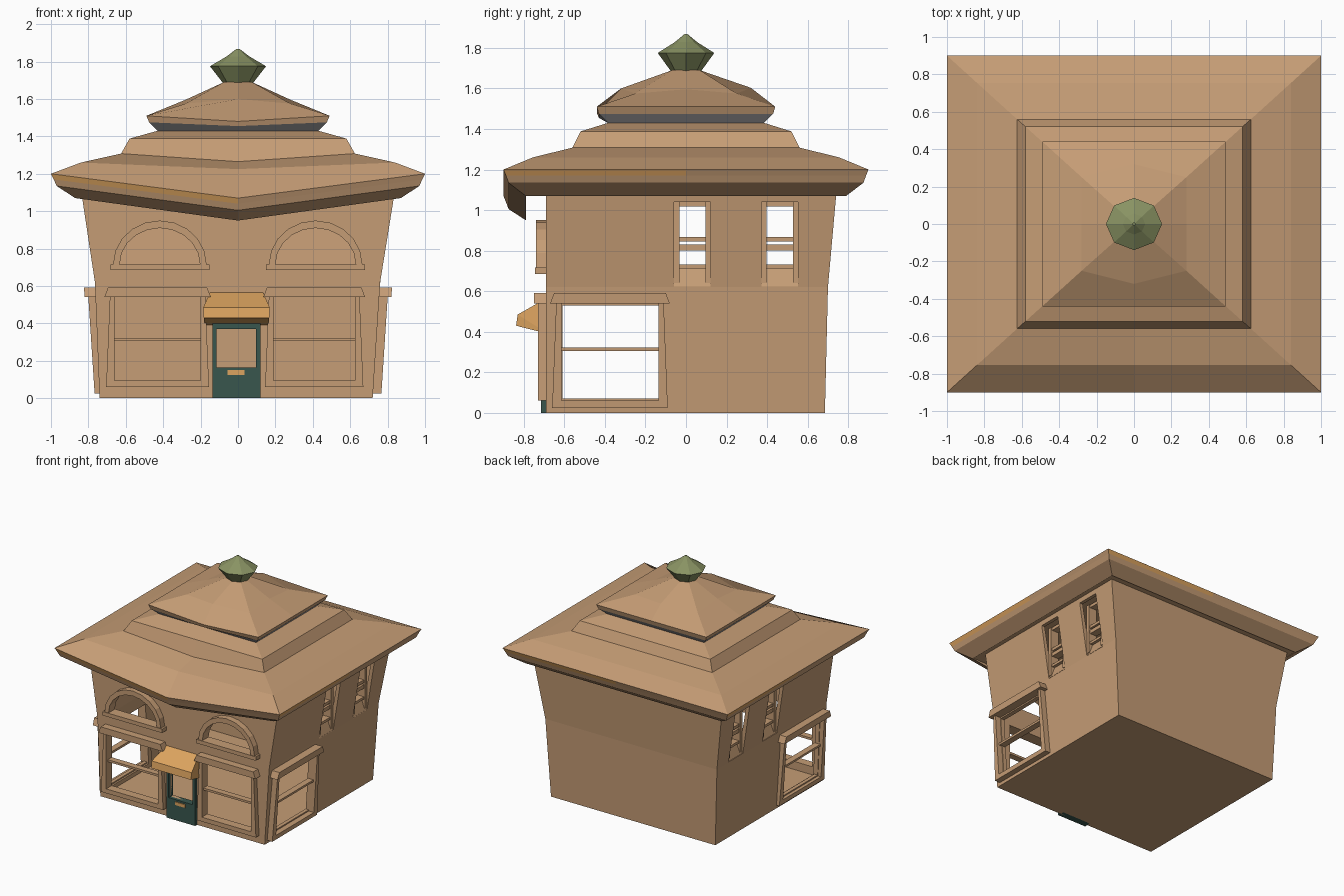
import bpy, bmesh, math
from mathutils import Matrix

if "Cube" in bpy.data.objects:
    bpy.data.objects.remove(bpy.data.objects["Cube"])


def mat(name, r, g, b):
    m = bpy.data.materials.new(name)
    m.diffuse_color = (r, g, b, 1)
    m.use_nodes = True
    m.node_tree.nodes["Principled BSDF"].inputs["Base Color"].default_value = m.diffuse_color
    return m


TAN = mat("tan_plaster", 0.56, 0.335, 0.178)
GOLD = mat("gold", 0.72, 0.37, 0.115)
TEAL = mat("dark_teal", 0.040, 0.093, 0.076)
OLIVE = mat("olive_green", 0.25, 0.29, 0.125)
GREY = mat("pale_grey", 0.42, 0.41, 0.42)


def finish(bm, name, *mats):
    bmesh.ops.recalc_face_normals(bm, faces=bm.faces)
    me = bpy.data.meshes.new(name)
    bm.to_mesh(me)
    bm.free()
    ob = bpy.data.objects.new(name, me)
    bpy.context.collection.objects.link(ob)
    for m in mats:
        me.materials.append(m)
    return ob


def prism(bm, pts, y0, y1, M=Matrix()):
    """Extrude an (x, z) outline from y0 to y1."""
    a = [bm.verts.new(M @ Matrix.Translation((x, y0, z)).translation) for x, z in pts]
    b = [bm.verts.new(M @ Matrix.Translation((x, y1, z)).translation) for x, z in pts]
    n = len(pts)
    bm.faces.new(a)
    bm.faces.new(b[::-1])
    for i in range(n):
        j = (i + 1) % n
        bm.faces.new((a[i], b[i], b[j], a[j]))


def rect(x0, x1, z0, z1):
    return [(x0, z0), (x1, z0), (x1, z1), (x0, z1)]


def loft(name, rings, mats, rule=None):
    bm = bmesh.new()
    vs = [[bm.verts.new(p) for p in r] for r in rings]
    n = len(vs[0])
    bm.faces.new(vs[0][::-1])
    bm.faces.new(vs[-1])
    for k in range(len(vs) - 1):
        for i in range(n):
            j = (i + 1) % n
            f = bm.faces.new((vs[k][i], vs[k][j], vs[k + 1][j], vs[k + 1][i]))
            if rule:
                f.material_index = rule(k, i)
    return finish(bm, name, *mats)


def arc(cx, a, base, h, n=10):
    return [(cx + a * math.cos(math.pi * i / n), base + h * math.sin(math.pi * i / n))
            for i in range(n + 1)]


# placement frames: local x runs along the wall, local -y points outward
FRONT = Matrix.Translation((0, -0.69, 0))
shear = Matrix.Identity(4)
shear[0][2] = 0.065
TURN = Matrix.Rotation(math.pi / 2, 4, 'Z')
FLIP = Matrix.Scale(-1, 4, (1, 0, 0))
RIGHT = shear @ Matrix.Translation((0.725, 0, 0)) @ TURN
LEFT = FLIP @ RIGHT
ARCHES = (-0.418, 0.415)
SMALL = (0.032, 0.462)

# walls: flared hollow box
prof = [(0, -0.74, 0.72, 0.685), (0.62, -0.765, 0.76, 0.70), (1.09, -0.836, 0.836, 0.742)]
walls = loft("walls", [[(l, -0.69, z), (r, -0.69, z), (r, b, z), (l, b, z)]
                       for z, l, r, b in prof], [TAN])
s = walls.modifiers.new("thickness", 'SOLIDIFY')
s.thickness, s.offset = 0.05, -1

# all window openings cut at once
bm = bmesh.new()
for x0, x1 in ((-0.66, -0.20), (0.185, 0.635)):
    prism(bm, rect(x0, x1, 0.09, 0.54), -0.8, -0.63)
for cx in ARCHES:
    prism(bm, arc(cx, 0.22, 0.715, 0.195), -0.8, -0.63)
prism(bm, rect(-0.115, 0.095, 0.165, 0.37), -0.8, -0.63)
prism(bm, rect(-0.61, -0.13, 0.07, 0.53), -1, 1, TURN)
for c in SMALL:
    prism(bm, rect(c - 0.09, c + 0.09, 0.625, 1.04), -1, 1, TURN)
cutter = finish(bm, "window_cutter")
cutter.hide_render = True
b = walls.modifiers.new("openings", 'BOOLEAN')
b.object, b.operation, b.solver = cutter, 'DIFFERENCE', 'EXACT'
bpy.context.view_layer.objects.active = walls
for m in ("thickness", "openings"):
    bpy.ops.object.modifier_apply(modifier=m)
bpy.data.objects.remove(cutter)


# large framed shop windows with a cross bar and cornice
def shop_window(name, u0, u1, z0, M):
    bm = bmesh.new()
    w = 0.045
    prism(bm, [(u0, z0), (u0 + w, z0), (u0 + w, 0.54), (u0 + 0.02, 0.54)], -0.04, 0.03, M)
    prism(bm, [(u1 - w, z0), (u1, z0), (u1 - 0.02, 0.54), (u1 - w, 0.54)], -0.04, 0.03, M)
    prism(bm, rect(u0 + w, u1 - w, z0, z0 + 0.035), -0.04, 0.03, M)
    prism(bm, rect(u0 + w, u1 - w, 0.305, 0.322), -0.02, 0.03, M)
    prism(bm, [(u0 - 0.01, 0.54), (u1 + 0.01, 0.54), (u1 - 0.01, 0.592), (u0 + 0.01, 0.592)],
          -0.06, 0.03, M)
    finish(bm, name, TAN)


shop_window("front_window_left", -0.705, -0.155, 0.06, FRONT)
shop_window("front_window_right", 0.145, 0.67, 0.06, FRONT)
shop_window("side_window_right", -0.66, -0.09, 0.025, RIGHT)
shop_window("side_window_left", -0.66, -0.09, 0.025, LEFT)

# arched upper windows
for cx in ARCHES:
    bm = bmesh.new()
    o, q = arc(cx, 0.25, 0.715, 0.235), arc(cx, 0.215, 0.715, 0.195)
    for i in range(len(o) - 1):
        prism(bm, [o[i], o[i + 1], q[i + 1], q[i]], -0.05, 0.03, FRONT)
    prism(bm, rect(cx - 0.265, cx + 0.265, 0.685, 0.716), -0.055, 0.03, FRONT)
    finish(bm, "arched_window", TAN)

# small recessed upper side windows with sloping sills
for M in (TURN, FLIP @ TURN):
    for c in SMALL:
        bm = bmesh.new()
        for sx in (-1, 1):
            prism(bm, rect(*sorted((c + sx * 0.065, c + sx * 0.092)), 0.64, 1.04), -0.76, -0.69, M)
        for z0, z1 in ((1.018, 1.042), (0.845, 0.868), (0.80, 0.83), (0.712, 0.732)):
            prism(bm, rect(c - 0.09, c + 0.09, z0, z1), -0.75, -0.69, M)
        S = M @ Matrix.Rotation(math.pi / 2, 4, 'Z')
        prism(bm, [(-0.762, 0.62), (-0.69, 0.62), (-0.69, 0.715), (-0.725, 0.715)],
              -c - 0.09, -c + 0.09, M @ Matrix.Rotation(math.pi / 2, 4, 'Z'))
        finish(bm, "small_side_window", TAN)

# door with open upper light, and mail slot
bm = bmesh.new()
for r in (rect(-0.135, 0.12, 0, 0.165), rect(-0.135, 0.12, 0.37, 0.41),
          rect(-0.135, -0.115, 0.165, 0.37), rect(0.095, 0.12, 0.165, 0.37)):
    prism(bm, r, -0.025, 0.03, FRONT)
finish(bm, "door", TEAL)
bm = bmesh.new()
prism(bm, rect(-0.055, 0.035, 0.125, 0.15), -0.033, -0.02, FRONT)
finish(bm, "mail_slot", GOLD)

# awning over the door
bm = bmesh.new()
for y, z, w in ((-0.68, 0.57, 0.14), (-0.83, 0.485, 0.178), (-0.838, 0.43, 0.175), (-0.68, 0.39, 0.17)):
    for sx in (-1, 1):
        bm.verts.new((sx * w - 0.008, y, z))
bmesh.ops.convex_hull(bm, input=bm.verts)
finish(bm, "awning", GOLD)


# tiered hip roof: half width, half depth, height, height at middle of front, front/back bulge
def roof_ring(x, y, z, zf, bulge=0):
    yb = y + bulge
    return [(x, -y, z), (x, 0, z + bulge * 0.3), (x, y, z), (0, yb, z + bulge * 0.4),
            (-x, y, z), (-x, 0, z + bulge * 0.3), (-x, -y, z), (0, -yb, zf)]


rings = [(0.87, 0.79, 1.075, 1.075), (0.87, 0.79, 1.07, 0.95), (0.97, 0.875, 1.135, 1.005),
         (0.985, 0.888, 1.17, 1.04), (1.0, 0.9, 1.2, 1.07), (0.84, 0.755, 1.26, 1.225),
         (0.625, 0.56, 1.308, 1.265), (0.58, 0.52, 1.388, 1.388), (0.43, 0.385, 1.43, 1.43),
         (0.475, 0.43, 1.475, 1.455), (0.49, 0.44, 1.51, 1.48), (0.28, 0.25, 1.575, 1.60, 0.07),
         (0.075, 0.068, 1.69, 1.69)]
# grey band under the top tier, gold lip on the first half of each eave
loft("roof", [roof_ring(*r) for r in rings], [TAN, GOLD, GREY],
     lambda k, i: 2 if k == 8 else 1 if k == 3 and i % 2 == 0 else 0)

# faceted finial
loft("finial", [[(r * math.cos(math.pi * i / 4), 0.93 * r * math.sin(math.pi * i / 4), z)
                 for i in range(8)]
                for r, z in ((0.08, 1.685), (0.15, 1.775), (0.06, 1.828), (0.008, 1.868))], [OLIVE])
